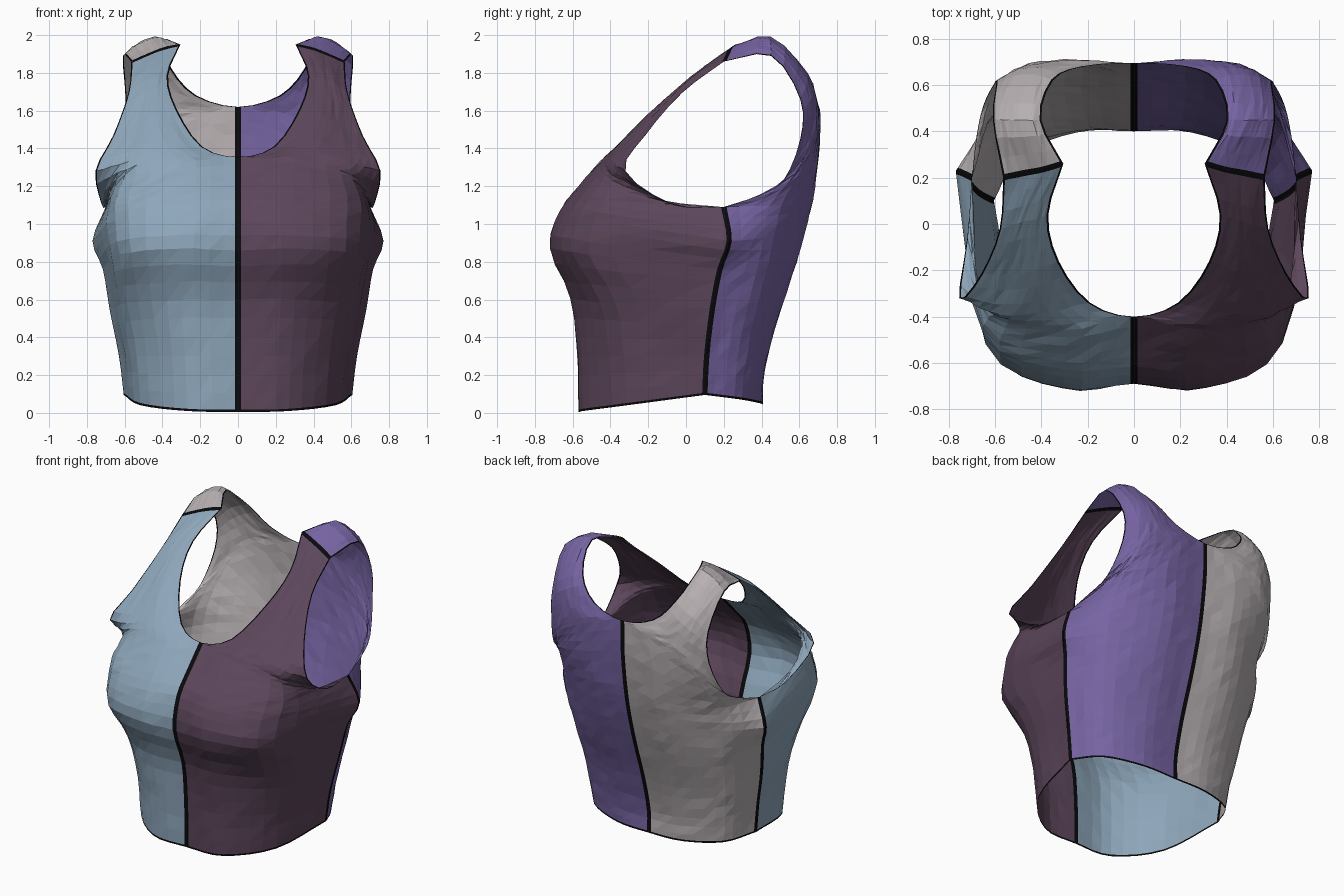
import bpy, random
from mathutils import Vector

if "Cube" in bpy.data.objects:
    bpy.data.objects.remove(bpy.data.objects["Cube"])

random.seed(4)
EDGE = 0.015      # width of the black piping along every seam
HEM = 0.009       # width of the piping along neckline and armhole


def material(name, rgb):
    m = bpy.data.materials.new(name)
    m.diffuse_color = (*rgb, 1)
    m.use_nodes = True
    m.node_tree.nodes["Principled BSDF"].inputs["Base Color"].default_value = m.diffuse_color
    return m


black = material("black_piping", (0.003, 0.003, 0.004))
blue = material("dusty_blue", (0.27, 0.385, 0.495))
plum = material("dark_plum", (0.108, 0.062, 0.105))
violet = material("violet", (0.183, 0.128, 0.366))
grey = material("warm_grey", (0.475, 0.435, 0.445))


def spline(pts, steps, before=None):
    """Catmull-Rom through pts, 'steps' samples per span."""
    p = [before or 2 * pts[0] - pts[1]] + pts + [2 * pts[-1] - pts[-2]]
    out = []
    for i in range(1, len(p) - 2):
        a, b, c, d = p[i - 1:i + 3]
        for k in range(steps):
            t = k / steps
            out.append(0.5 * (2 * b + (c - a) * t + (2 * a - 5 * b + 4 * c - d) * t ** 2
                              + (3 * b - a - 3 * c + d) * t ** 3))
    return out + [pts[-1].copy()]


def mirrored(p):
    return Vector((-p.x, p.y, p.z))


def cornered(pts, steps, corner, before=None):
    """Spline with a sharp corner at one control point."""
    return spline(pts[:corner + 1], steps)[:-1] + spline(pts[corner:], steps, before)


def add_border(rows, widths):
    """Insert a point a set distance in from both ends of each row."""
    out = []
    for r, (w0, w1) in zip(rows, widths):
        a = r[0] + (r[1] - r[0]).normalized() * w0
        b = r[-1] + (r[-2] - r[-1]).normalized() * w1
        out.append([r[0], a] + r[1:-1] + [b, r[-1]])
    return out


def panel(name, curves, side, mat, flip, neck):
    """Loft a cloth panel across its lengthwise curves; side = +1 / -1 mirrors it.
    neck = control point where the centre seam turns into the neckline."""
    S, arm = 3, 5
    c = [[Vector(p) for p in crv] for crv in curves]
    long = [cornered(c[0], S, neck, mirrored(c[0][neck + 1]))]
    long += [spline(crv, S) for crv in c[1:-1]]
    long += [cornered(c[-1], S, arm)]
    rows = []
    for pts in zip(*long):
        pts = list(pts)
        rows.append(spline(pts, 4, mirrored(pts[1]) if pts[0].x < 0.001 else None))
    # slight cloth crumple away from the seams
    for r in rows[1:-1]:
        for p in r[1:-1]:
            p += Vector([random.uniform(-1, 1) * 0.003 for _ in range(3)])
    # piping: wide on seams, narrow on open edges
    rows = add_border(rows, [(EDGE if i <= neck * S else HEM, EDGE if i <= arm * S else HEM)
                             for i in range(len(rows))])
    cols = [list(col) for col in zip(*rows)]
    rows = [list(r) for r in zip(*add_border(cols, [(0.012, EDGE)] * len(cols)))]
    nv, nu = len(rows), len(rows[0])
    verts = [(p.x * side, p.y, p.z) for r in rows for p in r]
    faces, index = [], []
    for v in range(nv - 1):
        for u in range(nu - 1):
            a = v * nu + u
            q = (a, a + 1, a + nu + 1, a + nu)
            q = q[::-1] if (side < 0) != flip else q
            edge = u in (0, nu - 2) or v in (0, nv - 2)
            for tri in ((q[0], q[1], q[2]), (q[0], q[2], q[3])):
                faces.append(tri)
                index.append(1 if edge else 0)
    me = bpy.data.meshes.new(name)
    me.from_pydata(verts, [], faces)
    me.materials.append(mat)
    me.materials.append(black)
    me.polygons.foreach_set("material_index", index)
    ob = bpy.data.objects.new(name, me)
    bpy.context.collection.objects.link(ob)


# shared side seam (hem to underarm) and shoulder seam (neck to arm)
side_seam = [(.605, .10, .095), (.63, .11, .3), (.68, .14, .55), (.715, .18, .76),
             (.77, .23, .91), (.70, .20, 1.09)]
shoulder = [(.305, .26, 1.95), (.39, .235, 1.93), (.47, .22, 1.90), (.565, .20, 1.86)]

# front: centre + neckline, two body curves, side seam + armhole
front = [
    [(0, -.56, .005), (0, -.565, .3), (0, -.595, .6), (0, -.69, .86), (0, -.65, 1.08),
     (0, -.53, 1.22), (0, -.40, 1.355), (.19, -.34, 1.41), (.325, -.16, 1.61),
     (.37, .04, 1.785), shoulder[0]],
    [(.27, -.545, .01), (.28, -.555, .3), (.30, -.595, .6), (.31, -.71, .87),
     (.30, -.66, 1.06), (.30, -.56, 1.20), (.30, -.46, 1.32), (.37, -.38, 1.40),
     (.44, -.20, 1.58), (.44, .02, 1.775), shoulder[1]],
    [(.515, -.315, .04), (.535, -.33, .3), (.585, -.37, .58), (.63, -.515, .84),
     (.65, -.48, 1.02), (.645, -.43, 1.13), (.61, -.39, 1.23), (.58, -.39, 1.33),
     (.55, -.22, 1.515), (.51, .0, 1.75), shoulder[2]],
    side_seam + [(.72, -.06, 1.10), (.755, -.32, 1.28), (.66, -.215, 1.47),
                 (.58, -.02, 1.695), shoulder[3]],
]

# back: centre + neckline, two body curves, side seam + armhole
back = [
    [(0, .405, .045), (0, .405, .2), (0, .465, .45), (0, .555, .72), (0, .62, .95),
     (0, .66, 1.15), (0, .69, 1.4), (0, .695, 1.62), (.22, .68, 1.68),
     (.35, .62, 1.82), (.40, .45, 1.975), shoulder[0]],
    [(.25, .395, .05), (.26, .41, .22), (.28, .46, .45), (.30, .55, .72), (.30, .615, .95),
     (.30, .66, 1.12), (.31, .695, 1.33), (.28, .71, 1.53), (.36, .70, 1.62),
     (.43, .645, 1.79), (.45, .45, 1.99), shoulder[1]],
    [(.495, .295, .07), (.52, .315, .26), (.55, .36, .5), (.58, .42, .73), (.595, .465, .93),
     (.59, .505, 1.10), (.565, .59, 1.25), (.51, .66, 1.40), (.485, .68, 1.54),
     (.52, .64, 1.74), (.54, .45, 1.95), shoulder[2]],
    side_seam + [(.68, .38, 1.15), (.65, .515, 1.23), (.605, .605, 1.45), (.595, .605, 1.66),
                 (.61, .45, 1.89), shoulder[3]],
]

panel("front_panel_left", front, -1, blue, False, 6)
panel("front_panel_right", front, 1, plum, False, 6)
panel("back_panel_left", back, -1, grey, True, 7)
panel("back_panel_right", back, 1, violet, True, 7)
